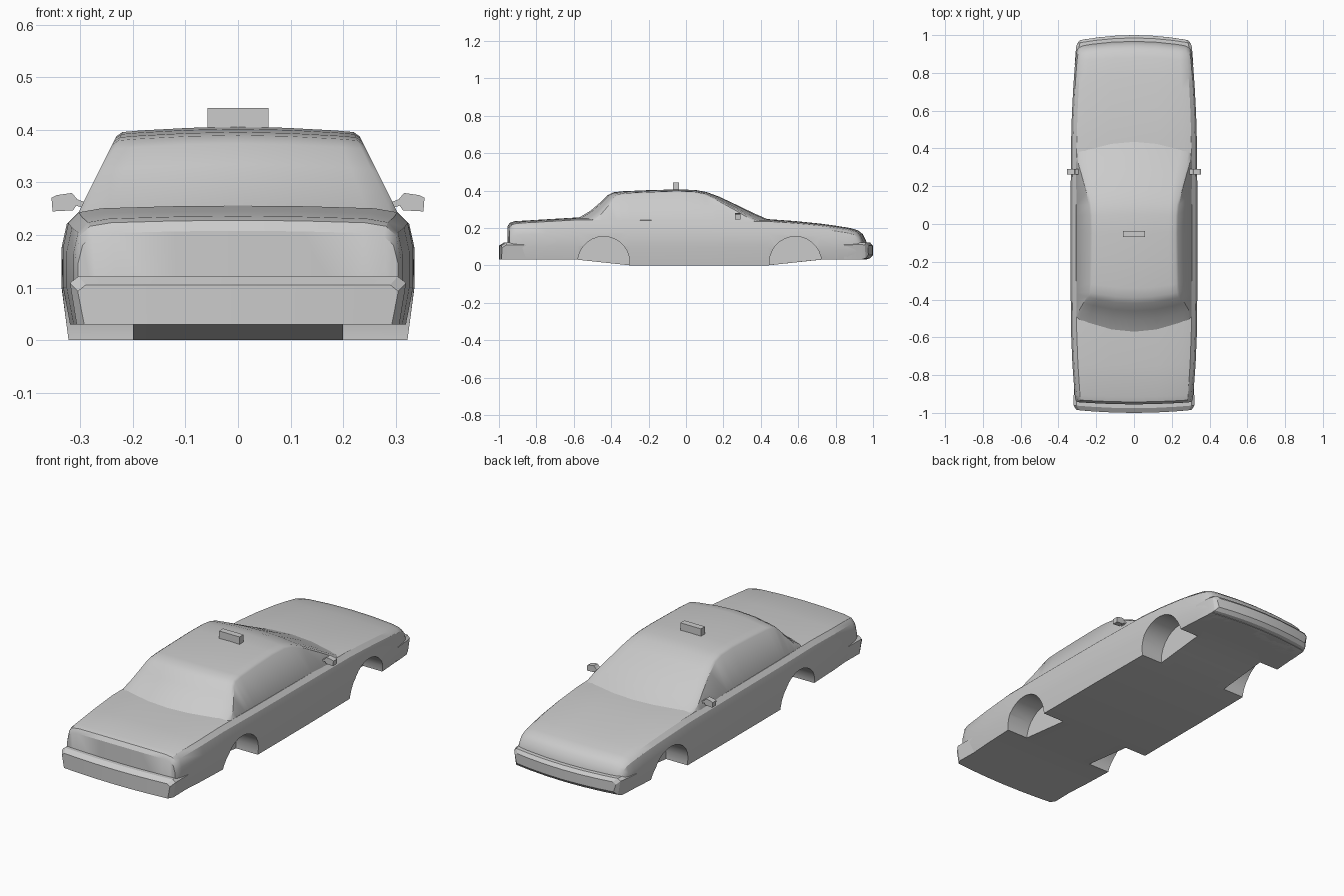
import bpy, bmesh, math

cube = bpy.data.objects.get("Cube")
if cube:
    bpy.data.objects.remove(cube, do_unlink=True)

paint = bpy.data.materials.new("grey_paint")
paint.use_nodes = True
colour = (0.6, 0.6, 0.6, 1)
paint.diffuse_color = colour
paint.node_tree.nodes["Principled BSDF"].inputs["Base Color"].default_value = colour


def finish(bm, name, angle=None):
    bmesh.ops.recalc_face_normals(bm, faces=bm.faces)
    mesh = bpy.data.meshes.new(name)
    bm.to_mesh(mesh)
    bm.free()
    mesh.materials.append(paint)
    ob = bpy.data.objects.new(name, mesh)
    bpy.context.collection.objects.link(ob)
    if angle:
        smooth(ob, angle)
    return ob


def smooth(ob, angle):
    bpy.ops.object.select_all(action='DESELECT')
    ob.select_set(True)
    bpy.context.view_layer.objects.active = ob
    bpy.ops.object.shade_smooth_by_angle(angle=math.radians(angle))


def loft(name, stations, bow):
    """Skin stations of (y, upper half chain, lower half chain), mirrored in x."""
    bm = bmesh.new()
    rings = []
    for y, upper, lower in stations:
        top = [(-x, z) for x, z in reversed(upper[1:])] + upper
        low = [(-x, z) for x, z in reversed(lower[1:])] + lower
        rings.append([bm.verts.new((x, bow(x, y), z)) for x, z in top + low[::-1]])
    n = len(rings[0])
    for a, b in zip(rings, rings[1:]):
        for i in range(n):
            j = (i + 1) % n
            bm.faces.new((a[i], a[j], b[j], b[i]))
    for ring in (rings[0], rings[-1]):
        for i in range(n // 2 - 1):
            bm.faces.new((ring[i], ring[i + 1], ring[n - 2 - i], ring[n - 1 - i]))
    return finish(bm, name)


def prism(name, outline, axis, lo, hi):
    """Extrude an outline along x (outline in y, z) or y (outline in x, z)."""
    bm = bmesh.new()
    place = (lambda p, d: (d, *p)) if axis == 'x' else (lambda p, d: (p[0], d, p[1]))
    ends = [[bm.verts.new(place(p, d)) for p in outline] for d in (lo, hi)]
    for end in ends:
        bm.faces.new(end)
    for i in range(len(outline)):
        j = (i + 1) % len(outline)
        bm.faces.new((ends[0][i], ends[0][j], ends[1][j], ends[1][i]))
    return finish(bm, name)


def end_bow(x, y):
    k = 0.03 if y > 0 else 0.015
    return y * (1 - k * y ** 4 * (x / 0.3) ** 2)


# Lower body: y, half width, top height, bottom height
def body_station(y, w, zt, zb):
    across = ((0, 1), (.39, .995), (.78, .98), (.91, .95), (.97, .87), (1, .69), (1, .4))
    upper = [(w * fx, zt * fz) for fx, fz in across]
    return y, upper, [(x * .96, zb) for x, z in upper]


body = loft("body", [body_station(*s) for s in (
    (-.955, .305, .208, .03), (-.942, .310, .228, .03), (-.915, .314, .236, .03),
    (-.75, .326, .246, .03), (-.58, .333, .256, .03), (-.30, .336, .254, 0),
    (.10, .336, .252, 0), (.44, .333, .247, 0), (.58, .329, .237, .015),
    (.72, .322, .223, .03), (.80, .317, .212, .03), (.88, .311, .199, .03),
    (.92, .306, .187, .03), (.945, .301, .167, .03), (.967, .295, .122, .03))], end_bow)

# Wheel wells cut out of the body
for end, yc in (("rear", -.44), ("front", .585)):
    arc = [(yc + .139 * math.cos(math.pi * i / 14), .015 + .139 * math.sin(math.pi * i / 14))
           for i in range(15)]
    arc += [(yc - .139, -.1), (yc + .139, -.1)]
    for side, s in (("left", 1), ("right", -1)):
        cutter = prism(f"{end}_{side}_well_cutter", arc, 'x', s * .2, s * .5)
        cutter.hide_render = True
        cutter.hide_set(True)
        cut = body.modifiers.new("wheel_well", 'BOOLEAN')
        cut.operation = 'DIFFERENCE'
        cut.solver = 'EXACT'
        cut.object = cutter
bpy.context.view_layer.update()
cut_mesh = bpy.data.meshes.new_from_object(body.evaluated_get(bpy.context.evaluated_depsgraph_get()))
body.modifiers.clear()
body.data = cut_mesh
for ob in [o for o in bpy.data.objects if o.name.endswith("cutter")]:
    bpy.data.objects.remove(ob, do_unlink=True)
smooth(body, 32)


# Cabin with slanted sides and bowed windscreens
def cabin_station(y, zt):
    ze = zt - .014
    xr = min(.303, .305 - .5 * (ze - .245))
    upper = [(0, zt), (.4 * xr, zt - .002), (.8 * xr, zt - .007), (.95 * xr, zt - .01),
             (xr, ze - .004), (.307, min(.235, ze - .01))]
    return y, upper, [(x, .19) for x, z in upper]


cabin = loft("cabin", [cabin_station(*s) for s in (
    (-.61, .232), (-.56, .262), (-.51, .292), (-.46, .335), (-.42, .374), (-.39, .390),
    (-.34, .396), (-.2, .402), (-.05, .406), (.05, .403), (.11, .392), (.18, .366),
    (.29, .314), (.36, .280), (.43, .249), (.48, .230))],
    lambda x, y: y * (1 - .12 * (x / .3) ** 2))
smooth(cabin, 32)


# Bumpers: y, half width, top height, bottom height
def bumper_station(y, w, zt, zb):
    upper = [(w * f, zt) for f in (0, .35, .7, .95)] + [(w, zt - .012)]
    return y, upper, [(x * .96, zb) for x, z in upper]


for name, stations in (
        ("rear_bumper", ((-1, .305, .105, .03), (-.975, .320, .121, .03), (-.86, .318, .121, .03))),
        ("front_bumper", ((1, .285, .105, .055), (.985, .300, .121, .038), (.96, .307, .123, .03),
                          (.86, .314, .121, .03)))):
    smooth(loft(name, [bumper_station(*s) for s in stations], end_bow), 25)

# Door mirrors
shell = [(.29, .25), (.308, .256), (.314, .247), (.353, .245), (.355, .271), (.345, .276),
         (.316, .28), (.306, .268), (.29, .262)]
for side, s in (("left", 1), ("right", -1)):
    prism(f"{side}_mirror", [(s * x, z) for x, z in shell], 'y', .262, .292)

# Roof sign
prism("roof_sign", [(-.058, .39), (.058, .39), (.058, .442), (-.058, .442)], 'y', -.07, -.038)
